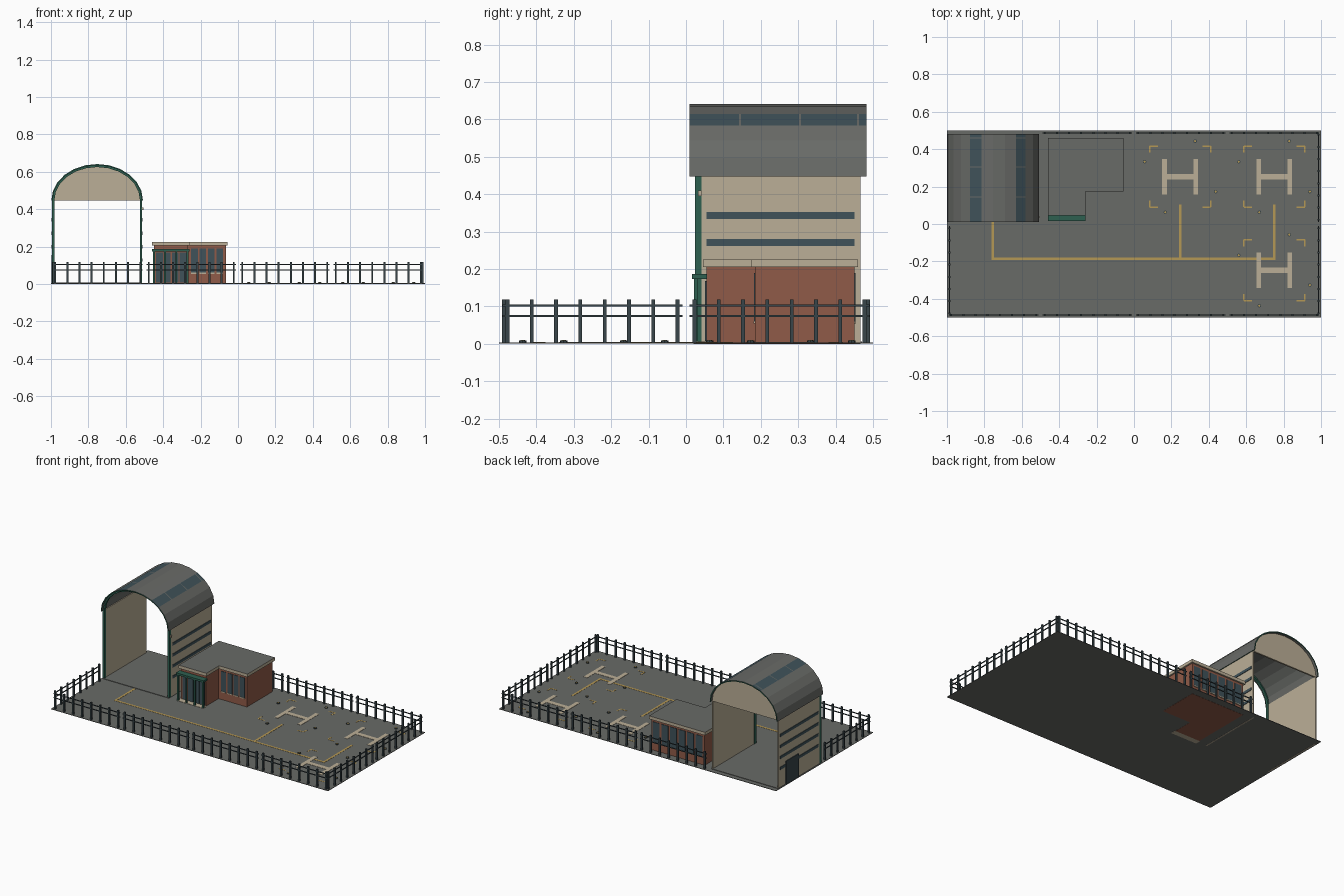
import bpy, bmesh, math
from mathutils import Matrix, Vector

old = bpy.data.objects.get("Cube")
if old:
    bpy.data.objects.remove(old)


def material(name, r, g, b):
    m = bpy.data.materials.new(name)
    m.diffuse_color = (r, g, b, 1)
    m.use_nodes = True
    m.node_tree.nodes["Principled BSDF"].inputs["Base Color"].default_value = (r, g, b, 1)
    return m


GREY = material("concrete grey", .14, .145, .135)
TAN = material("tan panel", .50, .43, .31)
BRICK = material("red brick", .28, .105, .065)
GREEN = material("dark green trim", .027, .115, .08)
SLATE = material("slate glass", .05, .084, .1)
STEEL = material("dark steel", .04, .06, .068)
YELLOW = material("yellow paint", .46, .315, .09)


def finish(name, bm, *mats):
    bmesh.ops.recalc_face_normals(bm, faces=bm.faces)
    me = bpy.data.meshes.new(name)
    bm.to_mesh(me)
    bm.free()
    for m in mats:
        me.materials.append(m)
    ob = bpy.data.objects.new(name, me)
    bpy.context.scene.collection.objects.link(ob)
    return ob


def boxes(name, mat, spans):
    """One object from (x0, x1, y0, y1, z0, z1) spans."""
    bm = bmesh.new()
    for x0, x1, y0, y1, z0, z1 in spans:
        mid = Vector((x0 + x1, y0 + y1, z0 + z1)) / 2
        size = Matrix.Diagonal((x1 - x0, y1 - y0, z1 - z0, 1))
        bmesh.ops.create_cube(bm, size=1, matrix=Matrix.Translation(mid) @ size)
    return finish(name, bm, mat)


def prism(name, outline, z0, z1, side, top=None):
    """Upright extrusion of an outline, with an optional top colour."""
    bm = bmesh.new()
    face = bm.faces.new([bm.verts.new((x, y, z0)) for x, y in outline])
    new = bmesh.ops.extrude_face_region(bm, geom=[face])["geom"]
    bmesh.ops.translate(bm, vec=(0, 0, z1 - z0),
                        verts=[v for v in new if isinstance(v, bmesh.types.BMVert)])
    bm.normal_update()
    if top:
        for f in bm.faces:
            f.material_index = int(f.calc_center_median().z > z1 - .0001)
    return finish(name, bm, side, top or side)


# Ground slab
TOP = .004
boxes("ground", GREY, [(-1, 1, -.5, .5, .001, TOP)])

# Hangar: arch profile shared by roof, frame and gable
CX, SPRING, SEGS = -.753, .447, 12


def arch(inset):
    steps = [math.pi * i / SEGS for i in range(SEGS + 1)]
    return [(CX + (.245 - inset) * math.cos(a), SPRING + (.194 - inset) * math.sin(a)) for a in steps]


def shell(name, outer, inner, ys, mats, rule):
    """Sweep a strip between two profiles along y; rule picks face colours."""
    bm = bmesh.new()
    grid = [[[bm.verts.new((x, y, z)) for x, z in line] for y in ys] for line in (outer, inner)]
    n = len(outer)
    for layer, rows in enumerate(grid):
        for j in range(len(ys) - 1):
            for i in range(n - 1):
                f = bm.faces.new((rows[j][i], rows[j][i + 1], rows[j + 1][i + 1], rows[j + 1][i]))
                f.material_index = rule(layer, i, ys[j + 1] - ys[j])
    for j in (0, len(ys) - 1):
        for i in range(n - 1):
            f = bm.faces.new((grid[0][j][i], grid[0][j][i + 1], grid[1][j][i + 1], grid[1][j][i]))
            f.material_index = len(mats) - 1
    for i in (0, n - 1):
        for j in range(len(ys) - 1):
            f = bm.faces.new((grid[0][j][i], grid[0][j + 1][i], grid[1][j + 1][i], grid[1][j][i]))
            f.material_index = len(mats) - 1
    return finish(name, bm, *mats)


# Roof with two skylight strips split by thin bars
bays = [.01, .142, .147, .302, .307, .457, .462, .482]
shell("hangar_roof", arch(0), arch(.007), bays, (GREY, SLATE, GREEN),
      lambda layer, i, width: int(layer == 0 and i in (3, 7) and width > .01))


def with_legs(inset):
    line = arch(inset)
    return [(line[0][0], TOP)] + line + [(line[-1][0], TOP)]


shell("hangar_front_frame", with_legs(.0045), with_legs(.016), [.024, .041], (GREEN,), lambda *a: 0)

# Rear gable
bm = bmesh.new()
rings = [[bm.verts.new((x, y, z)) for x, z in arch(.006)] for y in (.456, .466)]
for ring in rings:
    bm.faces.new(ring)
for i in range(SEGS + 1):
    k = (i + 1) % (SEGS + 1)
    bm.faces.new((rings[0][i], rings[0][k], rings[1][k], rings[1][i]))
finish("hangar_rear_gable", bm, TAN)

# Side walls, strip windows, floor and side door
LEFT, RIGHT = CX - .24, CX + .24
boxes("hangar_walls", TAN, [(LEFT, LEFT + .008, .036, .466, 0, .45),
                            (RIGHT - .008, RIGHT, .036, .466, 0, .45)])
boxes("hangar_strip_windows", SLATE,
      [(x - .003, x + .003, .055, .45, z, z + .018)
       for x in (LEFT, RIGHT) for z in (.119, .19, .262, .334)])
boxes("hangar_side_door", STEEL, [(LEFT - .005, LEFT + .003, .26, .39, TOP, .155)])
boxes("hangar_floor", GREY, [(LEFT, RIGHT, .02, .47, TOP, .007)])
boxes("hangar_lamp", TAN, [(RIGHT, RIGHT + .008, .032, .042, .395, .41)])

# Brick office, L-shaped, with overhanging roof


def l_shape(o):
    return [(-.45 - o, .055 - o), (-.27 + o, .055 - o), (-.27 + o, .185 - o),
            (-.065 + o, .185 - o), (-.065 + o, .45 + o), (-.45 - o, .45 + o)]


prism("office_walls", l_shape(0), 0, .206, BRICK)
prism("office_roof", l_shape(.01), .205, .225, TAN, GREY)
front = [(-.25 + .045 * i, -.215 + .045 * i, .182, .186, .06, .19) for i in range(4)]
back = [(-.435 + .062 * i, -.387 + .062 * i, .449, .453, .06, .19) for i in range(6)]
boxes("office_windows", SLATE, front + back)
boxes("office_sills", TAN, [(x0, x1, y0 - .002, y1 + .002, .054, .06)
                            for x0, x1, y0, y1, z0, z1 in front + back])

# Entrance porch
boxes("entrance_glass", SLATE, [(x, x + .036, .051, .056, .008, .168) for x in (-.438, -.396, -.354, -.312)])
boxes("entrance_step", TAN, [(-.455, -.265, .02, .055, 0, .006)])
boxes("entrance_canopy", GREEN, [(-.46, -.26, .016, .056, .174, .187)])
boxes("entrance_posts", GREEN, [(x - .005, x + .005, .021, .031, TOP, .175)
                                for x in (-.45, -.39, -.33, -.27)])

# Taxi lines
PAINT = TOP + .001
boxes("taxi_lines", YELLOW, [
    (-.762, -.748, -.192, .015, TOP, PAINT), (-.748, .757, -.192, -.178, TOP, PAINT),
    (.24, .254, -.178, .105, TOP, PAINT), (.743, .757, -.178, .105, TOP, PAINT)])

# Landing pads: letter-shaped bars, corner marks and edge lamps
letters, corners, lamps = [], [], []
for px, py in ((.247, .253), (.75, .253), (.75, -.247)):
    for s in (-1, 1):
        bx = px + s * .083
        letters.append((bx - .013, bx + .013, py - .094, py + .094, TOP, PAINT + .0006))
        for t in (-1, 1):
            cx, cy = px + s * .163, py + t * .163
            corners.append((*sorted((cx, cx - s * .045)), cy - .004, cy + .004, TOP, PAINT))
            corners.append((cx - .004, cx + .004, *sorted((cy, cy - t * .035)), TOP, PAINT))
    letters.append((px - .07, px + .07, py - .015, py + .015, TOP, PAINT + .0006))
    for q in range(4):
        off = Matrix.Rotation(q * math.pi / 2, 2) @ Vector((.19, -.08))
        lamps.append((px + off.x, py + off.y))
boxes("pad_letters", TAN, letters)
boxes("pad_corners", YELLOW, corners)
for name, mat, r, z0, z1 in (("pad_lamps", STEEL, .01, TOP, .009), ("pad_lamp_caps", YELLOW, .006, .008, .0098)):
    bm = bmesh.new()
    for x, y in lamps:
        bmesh.ops.create_cone(bm, cap_ends=True, segments=8, radius1=r, radius2=r, depth=z1 - z0,
                              matrix=Matrix.Translation((x, y, (z0 + z1) / 2)))
    finish(name, bm, mat)

# Perimeter fence in half-unit panels
posts, rails = [], []


def panel(cx, cy, along_x):
    def span(u, half, thick, z0, z1):
        if along_x:
            return (cx + u - half, cx + u + half, cy - thick, cy + thick, z0, z1)
        return (cx - thick, cx + thick, cy + u - half, cy + u + half, z0, z1)
    for i in range(8):
        posts.append(span((i - 3.5) * .065, .005, .005, TOP, .118))
    for z in (.075, .103):
        rails.append(span(0, .24, .0025, z - .0025, z + .0025))


for c in (-.75, -.25, .25, .75):
    panel(c, -.487, True)
    if c > -.5:
        panel(c, .487, True)
panel(-.987, -.25, False)
for c in (-.25, .25):
    panel(.987, c, False)
boxes("fence_posts", STEEL, posts)
boxes("fence_rails", STEEL, rails)
